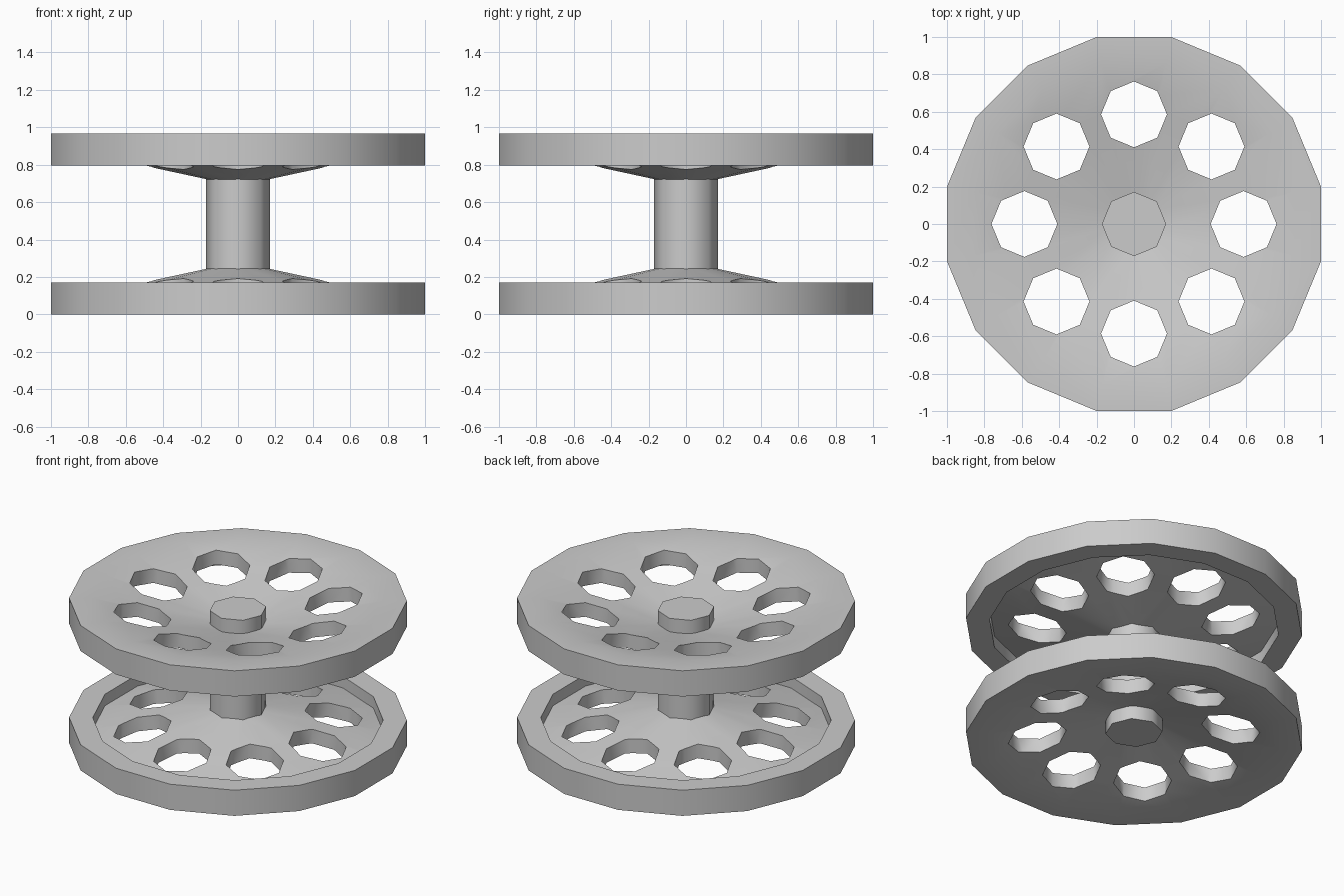
import bpy, bmesh
from math import pi, sin, cos, radians
from mathutils import Matrix

if "Cube" in bpy.data.objects:
    bpy.data.objects.remove(bpy.data.objects["Cube"])

HEIGHT = 0.966
APOTHEM = 1 / cos(pi / 16)      # flat-to-flat width -> corner radius


def make_object(name, bm):
    bmesh.ops.recalc_face_normals(bm, faces=bm.faces[:])
    mesh = bpy.data.meshes.new(name)
    bm.to_mesh(mesh)
    bm.free()
    obj = bpy.data.objects.new(name, mesh)
    bpy.context.collection.objects.link(obj)
    return obj


def activate(obj):
    bpy.ops.object.select_all(action='DESELECT')
    obj.select_set(True)
    bpy.context.view_layer.objects.active = obj


def smooth(obj):
    activate(obj)
    bpy.ops.object.shade_smooth_by_angle(angle=radians(50))


def lathe(bm, profile, sides, offset):
    rings = []
    for i in range(sides):
        a = 2 * pi * i / sides + offset
        rings.append([bm.verts.new((r * cos(a), r * sin(a), z)) for r, z in profile])
    n = len(profile)
    for i in range(sides):
        p, q = rings[i], rings[(i + 1) % sides]
        for j in range(n):
            k = (j + 1) % n
            bm.faces.new((p[j], q[j], q[k], p[k]))


def prism(bm, x, y, radius, z0, z1):
    bmesh.ops.create_cone(bm, cap_ends=True, segments=8, radius1=radius, radius2=radius,
                          depth=z1 - z0, matrix=Matrix.Translation((x, y, (z0 + z1) / 2)))


# Lower flange: 16-sided rim with a thin conical web
R = APOTHEM
bm = bmesh.new()
lathe(bm, [(R, 0), (R, 0.171), (0.86 * R, 0.171), (0.86 * R, 0.094),
           (0.155, 0.247), (0.155, 0.153), (0.86 * R, 0)], 16, pi / 16)
lower = make_object("lower_flange", bm)

# Ring of eight octagonal holes
bm = bmesh.new()
for i in range(8):
    a = i * pi / 4
    prism(bm, 0.586 * cos(a), 0.586 * sin(a), 0.176, -0.3, 0.5)
cutter = make_object("hole_cutter", bm)
cutter.hide_render = True
activate(lower)
mod = lower.modifiers.new("holes", 'BOOLEAN')
mod.operation = 'DIFFERENCE'
mod.solver = 'EXACT'
mod.object = cutter
bpy.ops.object.modifier_apply(modifier=mod.name)
bpy.data.objects.remove(cutter)

# Upper flange: mirrored copy
bm = bmesh.new()
bm.from_mesh(lower.data)
for v in bm.verts:
    v.co.z = HEIGHT - v.co.z
upper = make_object("upper_flange", bm)

# Octagonal axle through both flanges
bm = bmesh.new()
prism(bm, 0, 0, 0.172, 0.06, HEIGHT - 0.06)
axle = make_object("axle", bm)

for part in (lower, upper, axle):
    smooth(part)
